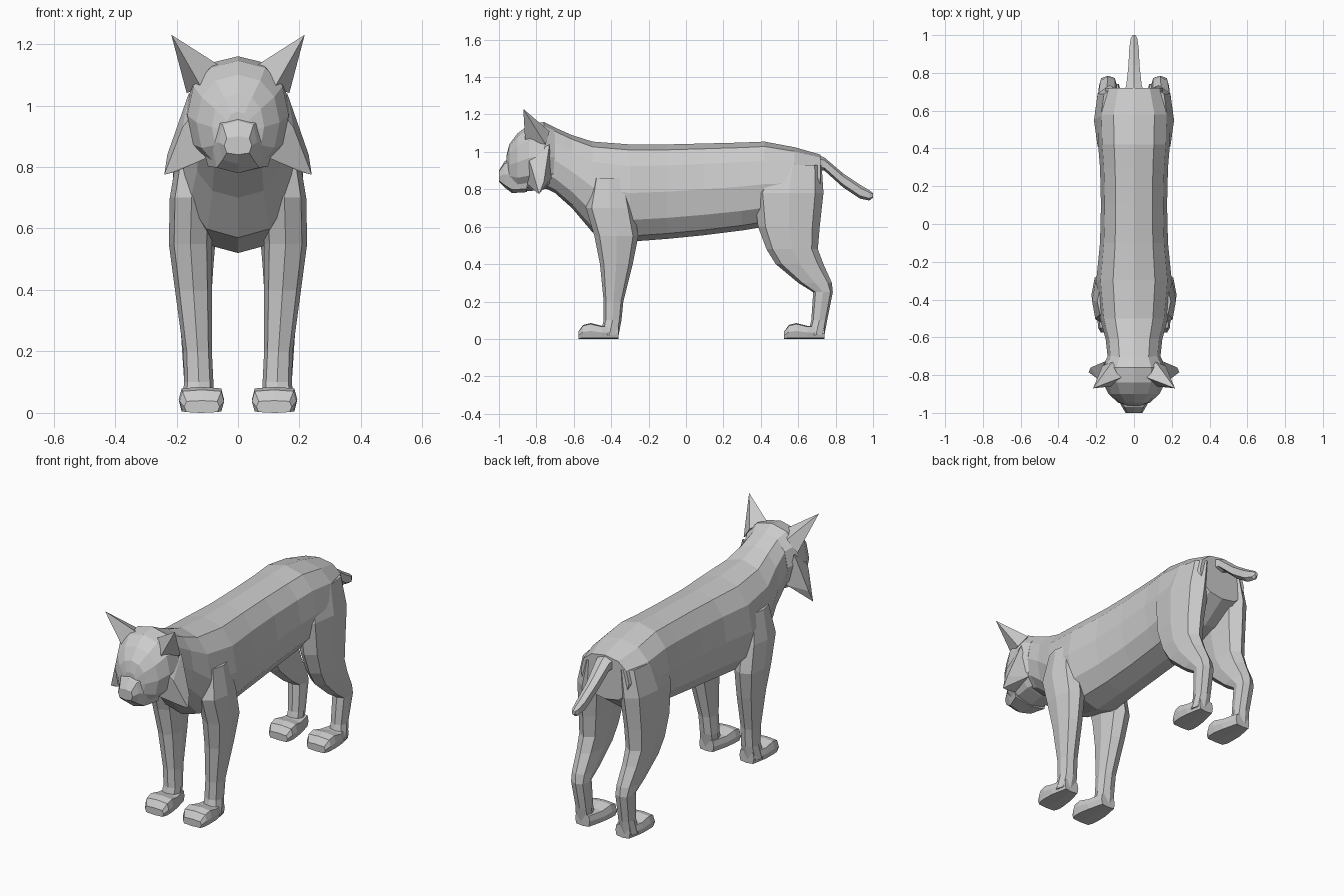
import bpy, bmesh, math
from mathutils import Vector

if "Cube" in bpy.data.objects:
    bpy.data.objects.remove(bpy.data.objects["Cube"])

fur = bpy.data.materials.new("grey_fur")
fur.use_nodes = True
fur.diffuse_color = (0.6, 0.6, 0.6, 1)
fur.node_tree.nodes["Principled BSDF"].inputs["Base Color"].default_value = fur.diffuse_color


def finish(name, bm):
    bmesh.ops.recalc_face_normals(bm, faces=bm.faces)
    mesh = bpy.data.meshes.new(name)
    bm.to_mesh(mesh)
    bm.free()
    mesh.materials.append(fur)
    obj = bpy.data.objects.new(name, mesh)
    bpy.context.collection.objects.link(obj)
    return obj


def loft(name, axis, rings, sides=8, power=0.8, side=1):
    """Skin rounded sections; each is (position, x_min, x_max, other_min, other_max)."""
    bm = bmesh.new()
    loops = []
    for pos, x0, x1, b0, b1 in rings:
        loop = []
        for i in range(sides):
            t = math.tau * i / sides
            s, c = (math.copysign(abs(round(v, 6)) ** power, v) for v in (math.sin(t), math.cos(t)))
            x = side * ((x0 + x1) + (x1 - x0) * s) / 2
            b = ((b0 + b1) + (b1 - b0) * c) / 2
            loop.append(bm.verts.new((x, pos, b) if axis == "Y" else (x, b, pos)))
        loops.append(loop)
    for lo, hi in zip(loops, loops[1:]):
        for i in range(sides):
            j = (i + 1) % sides
            bm.faces.new((lo[i], lo[j], hi[j], hi[i]))
    bm.faces.new(loops[0])
    bm.faces.new(loops[-1])
    return finish(name, bm)


def centred(rings):
    """Expand (y, half_width, bottom, top) into full sections."""
    return [(y, -w, w, z0, z1) for y, w, z0, z1 in rings]


def hull(name, points, side):
    bm = bmesh.new()
    for x, y, z in points:
        bm.verts.new(Vector((side * x, y, z)))
    bmesh.ops.convex_hull(bm, input=bm.verts)
    return finish(name, bm)


# Trunk from neck to rump
loft("body", "Y", centred([
    (-.78, .13, .82, 1.15), (-.7, .14, .78, 1.13), (-.61, .15, .7, 1.09),
    (-.5, .18, .57, 1.055), (-.3, .2, .52, 1.04), (-.1, .18, .535, 1.04),
    (.1, .175, .555, 1.045), (.3, .18, .58, 1.05), (.42, .19, .6, 1.055),
    (.58, .195, .64, 1.025), (.72, .15, .74, .985)]), sides=12, power=0.85)

# Head and muzzle
loft("head", "Y", centred([
    (-.7, .14, .81, 1.13), (-.76, .17, .8, 1.16), (-.84, .165, .79, 1.145),
    (-.9, .135, .79, 1.1), (-.945, .085, .82, 1.04), (-.96, .04, .86, .98)]),
    sides=12, power=0.9)
loft("muzzle", "Y", centred([
    (-.85, .12, .785, .97), (-.93, .085, .78, .97), (-.97, .062, .81, .95),
    (-1, .045, .84, .9)]), power=0.6)

# Short drooping tail
loft("tail", "Y", centred([
    (.68, .06, .9, .995), (.74, .045, .9, .97), (.84, .033, .81, .885),
    (.93, .028, .75, .825), (.98, .02, .74, .795), (1, .01, .755, .78)]), sides=6)

for label, side in (("left", 1), ("right", -1)):
    # Pointed ear and cheek tuft
    hull(label + "_ear", [
        (.217, -.87, 1.23), (.06, -.81, 1.13), (.115, -.73, 1.11),
        (.167, -.75, 1.04), (.12, -.86, 1.06)], side)
    hull(label + "_cheek_tuft", [
        (.14, -.85, .98), (.16, -.73, 1.04), (.1, -.85, .83), (.18, -.83, .93),
        (.23, -.76, .84), (.24, -.785, .775), (.2, -.8, .785), (.12, -.72, .86)], side)

    # Front leg
    loft(label + "_front_leg", "Z", [
        (.02, .08, .185, -.46, -.36), (.1, .08, .175, -.44, -.345),
        (.2, .085, .178, -.44, -.335), (.4, .085, .205, -.46, -.285),
        (.55, .085, .225, -.49, -.255), (.7, .08, .222, -.535, -.28),
        (.86, .07, .195, -.5, -.32)], side=side)

    # Hind leg with thigh, hock and shank
    loft(label + "_hind_leg", "Z", [
        (.02, .09, .185, .65, .74), (.1, .09, .175, .67, .755),
        (.25, .09, .185, .68, .785), (.3, .088, .19, .6, .78),
        (.4, .085, .2, .48, .735), (.48, .08, .208, .43, .705),
        (.6, .07, .212, .385, .715), (.78, .05, .212, .365, .735),
        (.93, .04, .175, .42, .725)], side=side)

    # Paws, flat underneath
    for part, heel in (("front", -.36), ("hind", .74)):
        paw = loft(label + "_" + part + "_paw", "Y", [
            (heel, .08, .17, 0, .07), (heel - .09, .055, .19, 0, .07),
            (heel - .15, .045, .193, 0, .085), (heel - .19, .045, .19, 0, .075),
            (heel - .215, .06, .175, 0, .04)], power=0.4, side=side)
